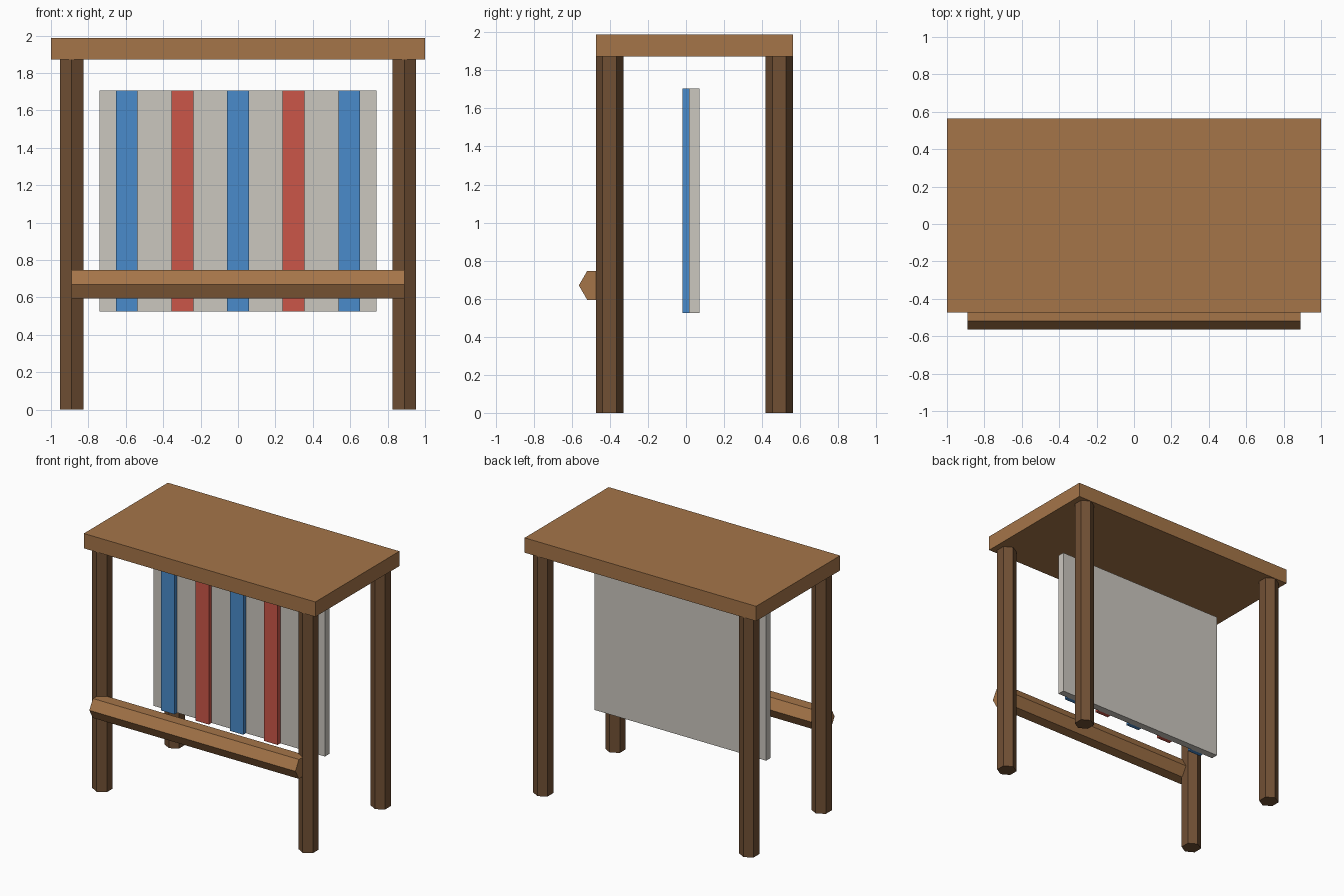
import bpy
from math import pi

cube = bpy.data.objects.get("Cube")
if cube:
    bpy.data.objects.remove(cube, do_unlink=True)


def material(name, rgb):
    mat = bpy.data.materials.new(name)
    mat.use_nodes = True
    mat.diffuse_color = (*rgb, 1)
    bsdf = next(n for n in mat.node_tree.nodes if n.type == 'BSDF_PRINCIPLED')
    bsdf.inputs["Base Color"].default_value = (*rgb, 1)
    return mat


light_wood = material("light wood", (0.376, 0.178, 0.066))
dark_wood = material("dark wood", (0.165, 0.080, 0.034))
off_white = material("off white", (0.60, 0.57, 0.52))
blue = material("blue", (0.068, 0.26, 0.60))
red = material("red", (0.60, 0.093, 0.066))


def finish(name, mat):
    obj = bpy.context.object
    obj.name = obj.data.name = name
    obj.data.materials.append(mat)
    bpy.ops.object.transform_apply(location=False, rotation=True, scale=True)
    return obj


def box(name, mat, low, high):
    """Axis-aligned box between two corners."""
    centre = [(a + b) / 2 for a, b in zip(low, high)]
    bpy.ops.mesh.primitive_cube_add(size=1, location=centre)
    bpy.context.object.scale = [b - a for a, b in zip(low, high)]
    return finish(name, mat)


def hex_bar(name, mat, radius, length, centre, turn=0):
    """Six-sided bar with its corners pointing to front and back."""
    bpy.ops.mesh.primitive_cylinder_add(vertices=6, radius=radius, depth=length,
                                        location=centre, rotation=(0, turn, 0))
    return finish(name, mat)


FRONT, BACK = -0.474, 0.563
UNDERSIDE, TOP = 1.872, 1.988
LEG_R, RAIL_R = 0.0725, 0.0875

# Flat roof slab
box("roof", light_wood, (-1, FRONT, UNDERSIDE), (1, BACK, TOP))

# Four hexagonal legs under the roof edges
for depth, y in (("front", FRONT + LEG_R), ("back", BACK - LEG_R)):
    for side, x in (("left", 0.89), ("right", -0.89)):
        hex_bar(f"{depth}_{side}_leg", dark_wood, LEG_R, UNDERSIDE, (x, y, UNDERSIDE / 2))

# Hexagonal rail across the front legs
hex_bar("front_rail", light_wood, RAIL_R, 1.78, (0, -BACK + RAIL_R, 0.67), pi / 2)

# Hanging panel with raised stripes on its front
LOW, HIGH = 0.525, 1.705
box("panel", off_white, (-0.741, 0.015, LOW), (0.741, 0.07, HIGH))
for i in range(5):
    x = (i - 2) * 0.297
    box(f"stripe_{i + 1}", red if i % 2 else blue,
        (x - 0.058, -0.018, LOW), (x + 0.058, 0.015, HIGH))
